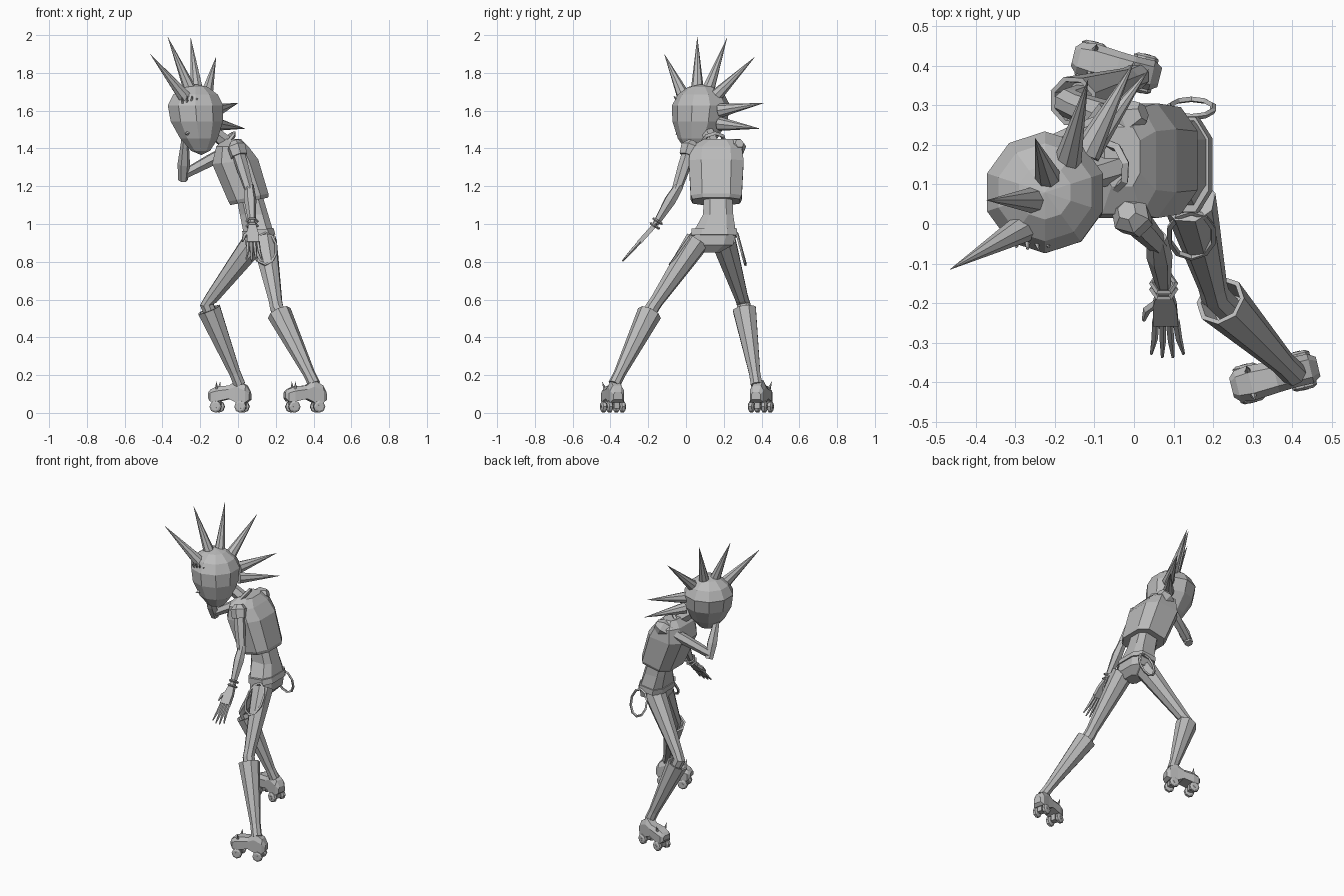
import bpy, bmesh, math
from mathutils import Vector as V, Quaternion

if "Cube" in bpy.data.objects:
    bpy.data.objects.remove(bpy.data.objects["Cube"])

grey = bpy.data.materials.new("plain_grey")
grey.use_nodes = True
COLOUR = (0.5, 0.5, 0.5, 1)
grey.diffuse_color = COLOUR
grey.node_tree.nodes["Principled BSDF"].inputs["Base Color"].default_value = COLOUR


def finish(name, bm):
    bmesh.ops.remove_doubles(bm, verts=bm.verts, dist=0.0002)
    bmesh.ops.recalc_face_normals(bm, faces=bm.faces)
    mesh = bpy.data.meshes.new(name)
    bm.to_mesh(mesh)
    bm.free()
    mesh.materials.append(grey)
    obj = bpy.data.objects.new(name, mesh)
    bpy.context.collection.objects.link(obj)
    return obj


def loft(name, rings, closed=False):
    """Skin a list of equal-length point rings, capping the ends."""
    bm = bmesh.new()
    loops = [[bm.verts.new(p) for p in ring] for ring in rings]
    n = len(loops[0])
    pairs = list(zip(loops, loops[1:]))
    if closed:
        pairs.append((loops[-1], loops[0]))
    for a, b in pairs:
        for i in range(n):
            j = (i + 1) % n
            bm.faces.new((a[i], a[j], b[j], b[i]))
    if not closed:
        bm.faces.new(loops[0])
        bm.faces.new(loops[-1])
    return finish(name, bm)


def tube(name, points, radii, sides=6, axis=None, closed=False):
    """Sweep a polygon along points, with a radius at each."""
    pts = [V(p) for p in points]
    n = len(pts)
    rings, quat, last = [], None, None
    for i, p in enumerate(pts):
        if axis:
            t = V(axis).normalized()
        elif closed:
            t = (pts[(i + 1) % n] - pts[i - 1]).normalized()
        else:
            t = (pts[min(i + 1, n - 1)] - pts[max(i - 1, 0)]).normalized()
        quat = t.to_track_quat('Z', 'Y') if quat is None else last.rotation_difference(t) @ quat
        last = t
        r = max(radii[i], 0.0005)
        rings.append([p + quat @ V((r * math.cos(a), r * math.sin(a), 0))
                      for a in (math.tau * k / sides for k in range(sides))])
    return loft(name, rings, closed)


def spike(name, base, tip, radius, sides=8):
    return tube(name, [base, tip], [radius, 0], sides)


def hoop(name, centre, normal, radius, thick, count=8):
    q = V(normal).to_track_quat('Z', 'Y')
    pts = [V(centre) + q @ V((radius * math.cos(a), radius * math.sin(a), 0))
           for a in (math.tau * k / count for k in range(count))]
    return tube(name, pts, [thick] * count, 4, closed=True)


def body(name, sections):
    """Bevelled-box sections: z, centre x, centre y, half x, half y, tilt."""
    shape = [(1, .55), (.6, 1), (-.6, 1), (-1, .55), (-1, -.55), (-.6, -1), (.6, -1), (1, -.55)]
    return loft(name, [[V((cx + rx * a, cy + ry * b, z + tilt * rx * a)) for a, b in shape]
                       for z, cx, cy, rx, ry, tilt in sections])


# Head: rounded skull narrowing to a chin
bm = bmesh.new()
bmesh.ops.create_uvsphere(bm, u_segments=10, v_segments=7, radius=1)
for v in bm.verts:
    low = max(-v.co.z, 0)
    wide = .158 * (1 - .25 * low)
    v.co = V((-.225 + .03 * low + wide * v.co.x, .08 - .03 * low + wide * v.co.y,
              1.595 + v.co.z * (.23 if low else .145)))
finish("head", bm)
spike("nose", (-.25, 0, 1.49), (-.28, -.055, 1.475), .03, 4)

# Hair: a crest of long spikes
CREST = [((-.28, -.01, 1.67), (-.465, -.115, 1.9)),
         ((-.245, .06, 1.69), (-.372, .06, 1.99)),
         ((-.215, .11, 1.69), (-.25, .217, 1.985)),
         ((-.17, .15, 1.67), (-.116, .365, 1.885)),
         ((-.12, .18, 1.6), (0, .41, 1.64)),
         ((-.12, .18, 1.53), (.037, .39, 1.505))]
for k, (base, tip) in enumerate(CREST):
    spike(f"hair_spike_{k + 1}", base, tip, .037)

# Neck and collar
tube("neck", [(-.02, .15, 1.4), (-.15, .11, 1.5)], [.04, .035])
hoop("collar", (-.06, .145, 1.435), (-.9, -.2, .8), .06, .012)

# Torso: vest, waist, hips and belt
body("vest", [(1.12, .06, .16, .1, .125, .2), (1.14, .055, .16, .106, .135, .2),
              (1.33, -.015, .16, .122, .145, .1), (1.41, -.03, .16, .085, .135, 0),
              (1.45, -.03, .17, .045, .075, 0)])
body("hips", [(1.15, .06, .17, .07, .075, 0), (1.05, .085, .17, .075, .08, 0),
              (.95, .11, .15, .08, .115, 0), (.89, .115, .14, .075, .11, 0),
              (.85, .11, .13, .045, .05, 0)])
body("belt", [(.935, .112, .15, .086, .122, .1), (.97, .105, .15, .083, .12, .1)])

# Hanging straps on both hips
for side, y_top, y_low in (("left", .03, -.085), ("right", .27, .315)):
    pts = []
    for k in range(10):
        a = math.tau * k / 10
        drop = (1 - math.cos(a)) / 2
        pts.append((.145 + .058 * math.sin(a), y_top + (y_low - y_top) * drop, .95 - .165 * drop))
    tube(f"{side}_strap", pts, [.008] * 10, 4, closed=True)


def hand(name, wrist, knuckles, reach, side):
    """Palm, four fingers and a thumb; side points to the thumb."""
    w, k, s = V(wrist), V(knuckles), V(side)
    d = (k - w).normalized()
    n = d.cross(s).normalized()
    rings = []
    for p, half in ((w, .016), (w.lerp(k, .5), .03), (k, .032)):
        rings.append([p + s * half * a + n * .012 * b for a, b in ((1, 1), (-1, 1), (-1, -1), (1, -1))])
    loft(f"{name}_palm", rings)
    for i in range(4):
        across = (i - 1.5) * .017
        length = reach * (1 - .09 * abs(i - 1.5))
        tip = k + d * length + s * across * 1.6
        tube(f"{name}_finger_{i + 1}", [k + s * across - d * .01, (k + tip) / 2 + s * across * .4, tip],
             [.01, .009, .004], 5)
    mid = w.lerp(k, .4)
    tube(f"{name}_thumb", [mid + s * .015, mid + s * .045 + d * .03, mid + s * .055 + d * .07],
         [.012, .011, .005], 5)


# Arms: shoulder, elbow, wrist, knuckles
ARMS = {"left": ((-.01, .025, 1.41), (.06, -.05, 1.18), (.075, -.16, 1.0), (.08, -.25, .9), .135),
        "right": ((-.01, .27, 1.41), (-.29, .16, 1.26), (-.28, .07, 1.46), (-.265, -.01, 1.59), .105)}
for side, (sh, el, wr, kn, reach) in ARMS.items():
    sh, el, wr = V(sh), V(el), V(wr)
    tube(f"{side}_upper_arm", [sh, sh.lerp(el, .5), el], [.036, .034, .026])
    fore = (wr - el).normalized()
    tube(f"{side}_forearm", [el - fore * .03, el.lerp(wr, .3), wr], [.026, .033, .018])
    tube(f"{side}_sleeve", [sh.lerp(el, -.12), sh, sh.lerp(el, .22)], [.025, .052, .046])
    hand(f"{side}_hand", wr, kn, reach, (-1, 0, 0))
for k in range(2):
    hoop(f"bracelet_{k + 1}", (.075, -.15 - .015 * k, 1.015 - .025 * k), (0, -.5, -.8), .03, .007, 6)

# Legs with flared boots: hip, knee, ankle, heel, toe
LEGS = {"left": ((.14, .06, .91), (.205, -.18, .555), (.395, -.37, .17), (.465, -.36), (.24, -.415)),
        "right": ((.09, .2, .91), (-.165, .305, .575), (0, .37, .17), (.065, .37), (-.16, .425))}
FOOT = [(0, .07, .11, .025), (.02, .055, .145, .038), (.07, .055, .175, .038), (.11, .075, .145, .04),
        (.175, .06, .14, .045), (.21, .06, .125, .04), (.225, .08, .11, .025)]
OUTLINE = ((1, .7), (.6, 1), (-.6, 1), (-1, .7), (-1, 0), (1, 0))
for side, (hip, knee, ankle, heel, toe) in LEGS.items():
    hip, knee, ankle = V(hip), V(knee), V(ankle)
    shin = ankle - knee
    tube(f"{side}_thigh", [hip, hip.lerp(knee, .25), hip.lerp(knee, .9), knee, knee + shin * .25],
         [.068, .06, .037, .038, .035], 8)
    top = knee + shin * .07
    tube(f"{side}_boot", [ankle + shin * .05, ankle - shin * .1, top, top, top + shin * .12],
         [.033, .032, .066, .054, .042], 8, axis=-shin)

    # Skate body, wheels, axles and studs
    f = (V((*toe, 0)) - V((*heel, 0))).normalized()
    s = V((-f.y, f.x, 0))
    h = V((*heel, 0))
    loft(f"{side}_skate", [[h + f * t + s * half * a + V((0, 0, lo + (hi - lo) * b)) for a, b in OUTLINE]
                           for t, lo, hi, half in FOOT])
    for t, end in ((.045, "rear"), (.18, "front")):
        c = h + f * t + V((0, 0, .033))
        tube(f"{side}_{end}_axle", [c - s * .05, c + s * .05], [.01, .01])
        loft(f"{side}_{end}_truck", [[c + f * a * .02 + s * b * .015 + V((0, 0, z))
                                      for a, b in ((1, 1), (-1, 1), (-1, -1), (1, -1))] for z in (-.01, .04)])
        for sign in (-1, 1):
            m = c + s * sign * .035
            tube(f"{side}_{end}_wheel_{'inner' if sign < 0 else 'outer'}",
                 [m - s * .014, m - s * .008, m + s * .008, m + s * .014], [.022, .032, .032, .022], 8, axis=s)
    for k in (-1, 1):
        b = h + f * .175 + s * .03 * k + V((0, 0, .13))
        spike(f"{side}_stud_{'a' if k < 0 else 'b'}", b, b + s * .014 * k + V((0, 0, .035)), .009, 5)
